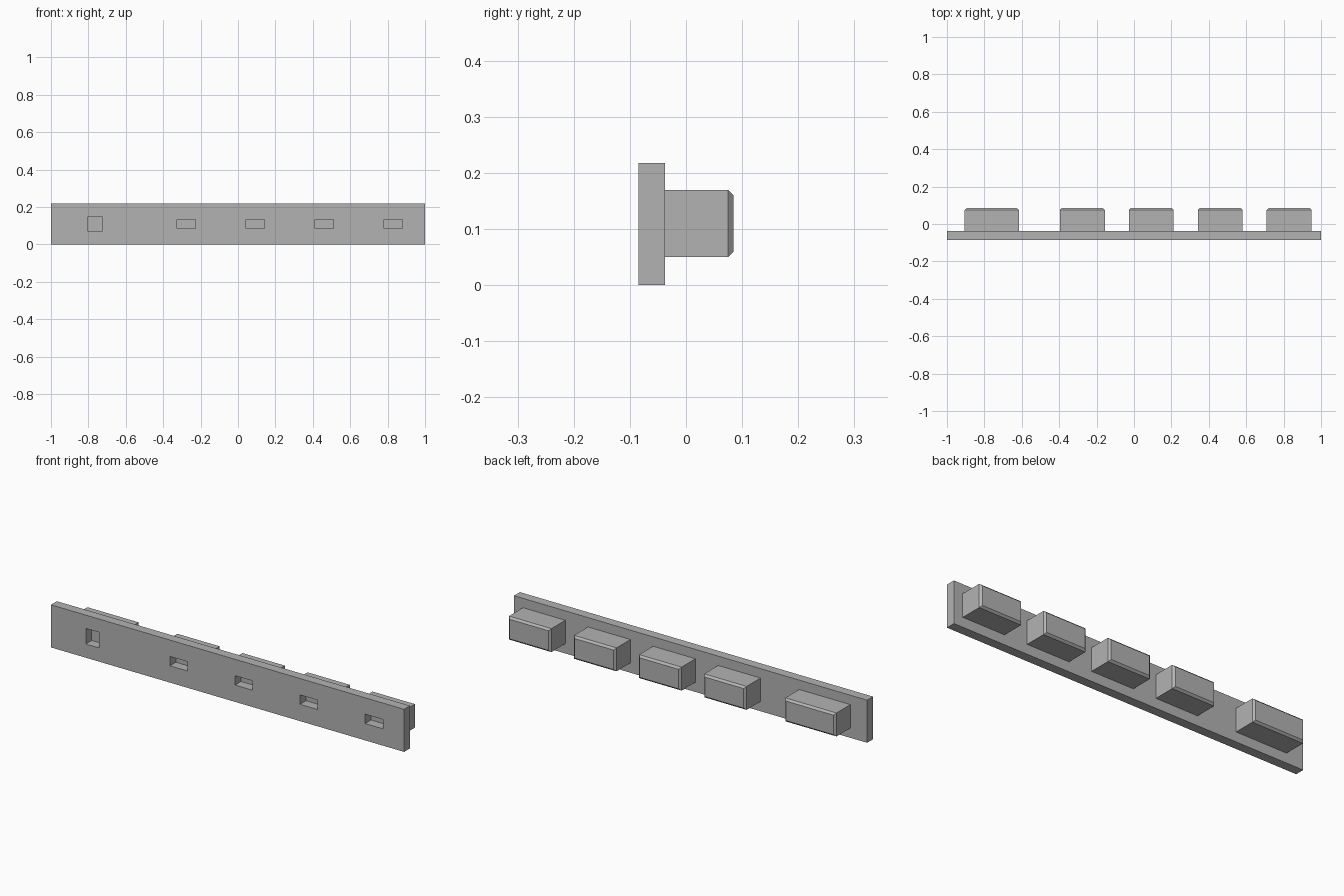
import bpy
import bmesh
from mathutils import Matrix, Vector

default = bpy.data.objects.get("Cube")
if default:
    bpy.data.objects.remove(default, do_unlink=True)

grey = bpy.data.materials.new("mid_grey")
grey.use_nodes = True
COLOUR = (0.45, 0.45, 0.45, 1)
grey.diffuse_color = COLOUR
grey.node_tree.nodes["Principled BSDF"].inputs["Base Color"].default_value = COLOUR

HEIGHT = 0.218
FRONT, PLATE_BACK, BACK = -0.085, -0.037, 0.085
MID_Z = 0.11


def block(name, x, width, y0, y1, z, height, chamfer=0):
    """Box between y0 and y1, optionally chamfered around its rear face."""
    bm = bmesh.new()
    centre = Vector((x, (y0 + y1) / 2, z))
    size = Matrix.Diagonal((width, y1 - y0, height, 1))
    bmesh.ops.create_cube(bm, size=1, matrix=Matrix.Translation(centre) @ size)
    if chamfer:
        rear = [e for e in bm.edges if all(v.co.y > y1 - 0.001 for v in e.verts)]
        bmesh.ops.bevel(bm, geom=rear, offset=chamfer, segments=1,
                        affect='EDGES', profile=0.5)
    mesh = bpy.data.meshes.new(name)
    bm.to_mesh(mesh)
    bm.free()
    mesh.materials.append(grey)
    obj = bpy.data.objects.new(name, mesh)
    bpy.context.scene.collection.objects.link(obj)
    return obj


# Front plate
plate = block("front_plate", 0, 2, FRONT, PLATE_BACK, HEIGHT / 2, HEIGHT)

# One wide housing with a tall opening, then four equal ones:
# housing centre, housing width, opening centre, opening width, opening height
bays = [(-0.76, 0.29, -0.765, 0.075, 0.08)]
for i in range(4):
    x = -0.276 + i * 0.3685
    bays.append((x, 0.24, x, 0.1, 0.048))

for i, (x, width, hole_x, hole_w, hole_h) in enumerate(bays, 1):
    # Rear housing
    block(f"rear_housing_{i}", x, width, PLATE_BACK, BACK, MID_Z, 0.12, chamfer=0.01)
    # Opening through the plate, closed behind by the housing
    cutter = block(f"opening_cutter_{i}", hole_x, hole_w,
                   FRONT - 0.02, PLATE_BACK + 0.02, MID_Z, hole_h)
    cutter.hide_render = True
    cutter.hide_viewport = True
    cutter.display_type = 'WIRE'
    cut = plate.modifiers.new(f"opening_{i}", 'BOOLEAN')
    cut.operation = 'DIFFERENCE'
    cut.solver = 'EXACT'
    cut.object = cutter
